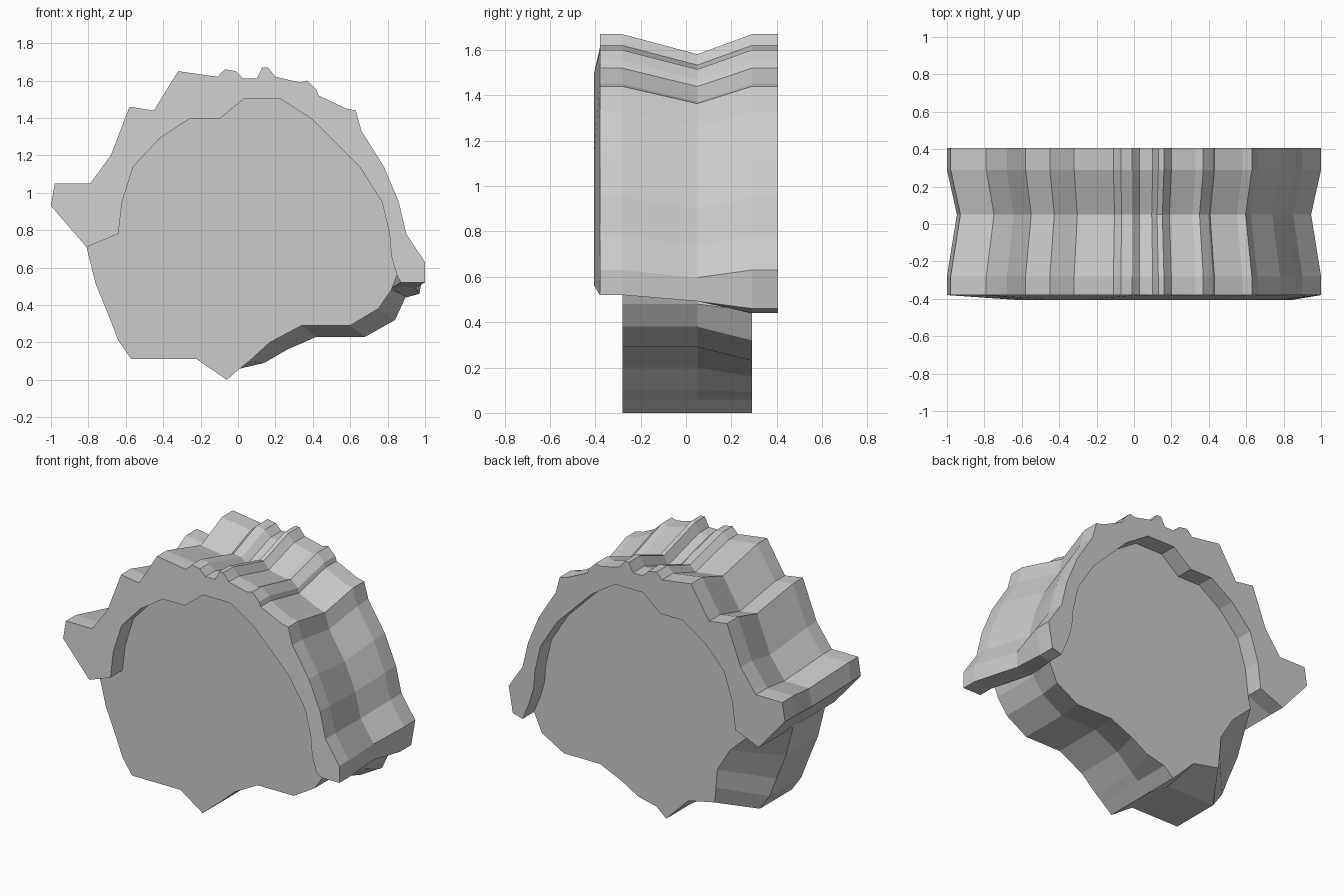
import bpy, bmesh

if "Cube" in bpy.data.objects:
    bpy.data.objects.remove(bpy.data.objects["Cube"])


def loft(name, sections):
    """Join closed 3D sections of equal length, with flat end caps."""
    bm = bmesh.new()
    rings = [[bm.verts.new(p) for p in s] for s in sections]
    n = len(rings[0])
    for a, b in zip(rings, rings[1:]):
        for i in range(n):
            j = (i + 1) % n
            bm.faces.new((a[i], a[j], b[j], b[i]))
    bm.faces.new(rings[0])
    bm.faces.new(rings[-1])
    bmesh.ops.recalc_face_normals(bm, faces=bm.faces)
    mesh = bpy.data.meshes.new(name)
    bm.to_mesh(mesh)
    bm.free()
    obj = bpy.data.objects.new(name, mesh)
    bpy.context.collection.objects.link(obj)
    return obj


# Line where the raised cap meets the core, left to right
inner = [(-.64, .78), (-.62, .95), (-.56, 1.14), (-.42, 1.29), (-.26, 1.395),
         (-.1, 1.395), (.03, 1.5), (.23, 1.5), (.4, 1.39), (.65, 1.14),
         (.77, .95), (.81, .78), (.82, .66), (.85, .56)]

# Jagged outside of the cap, left to right
outer = [(-.81, .71), (-1, .93), (-.98, 1.05), (-.79, 1.05), (-.68, 1.2),
         (-.58, 1.46), (-.45, 1.44), (-.32, 1.65), (-.11, 1.62), (-.07, 1.66),
         (-.01, 1.65), (.03, 1.61), (.1, 1.61), (.13, 1.67), (.16, 1.67),
         (.2, 1.62), (.33, 1.59), (.37, 1.6), (.42, 1.55), (.43, 1.52),
         (.58, 1.45), (.63, 1.44), (.66, 1.33), (.78, 1.14), (.86, .95),
         (.9, .78), (1, .63), (1, .52), (.87, .52)]
outer_back = outer[:-2] + [(.97, .46), (.9, .44)]


def cap_section(profile, y_outer, y_inner, scale=1):
    return ([(x * scale, y_outer, z * scale) for x, z in profile]
            + [(x, y_inner, z) for x, z in reversed(inner)])


# Cap: wide band with a shallow V groove around its middle
loft("cap_band", [
    cap_section(outer, -.38, -.405),
    cap_section(outer, -.28, -.28),
    cap_section(outer, .05, .05, .947),
    cap_section(outer_back, .29, .29),
    cap_section(outer_back, .405, .405),
])

# Lower outline of the core at front and back, right to left
low_front = [(.82, .48), (.75, .38), (.6, .29), (.34, .29), (.17, .2),
             (.06, .1), (.01, .06), (-.06, 0), (-.22, .11), (-.57, .11),
             (-.64, .21), (-.69, .34), (-.76, .51), (-.81, .71)]
low_back = [(.9, .45), (.84, .32), (.68, .23), (.42, .23), (.26, .16),
            (.14, .09), (.01, .06), (-.06, 0), (-.22, .16), (-.41, .2),
            (-.42, .3), (-.43, .42), (-.52, .57), (-.66, .7)]

# Core: flat-faced slab, narrowing on one side towards the back
loft("core_slab", [[(x, y, z) for x, z in low + inner]
                   for y, low in ((-.28, low_front), (.05, low_front), (.29, low_back))])
